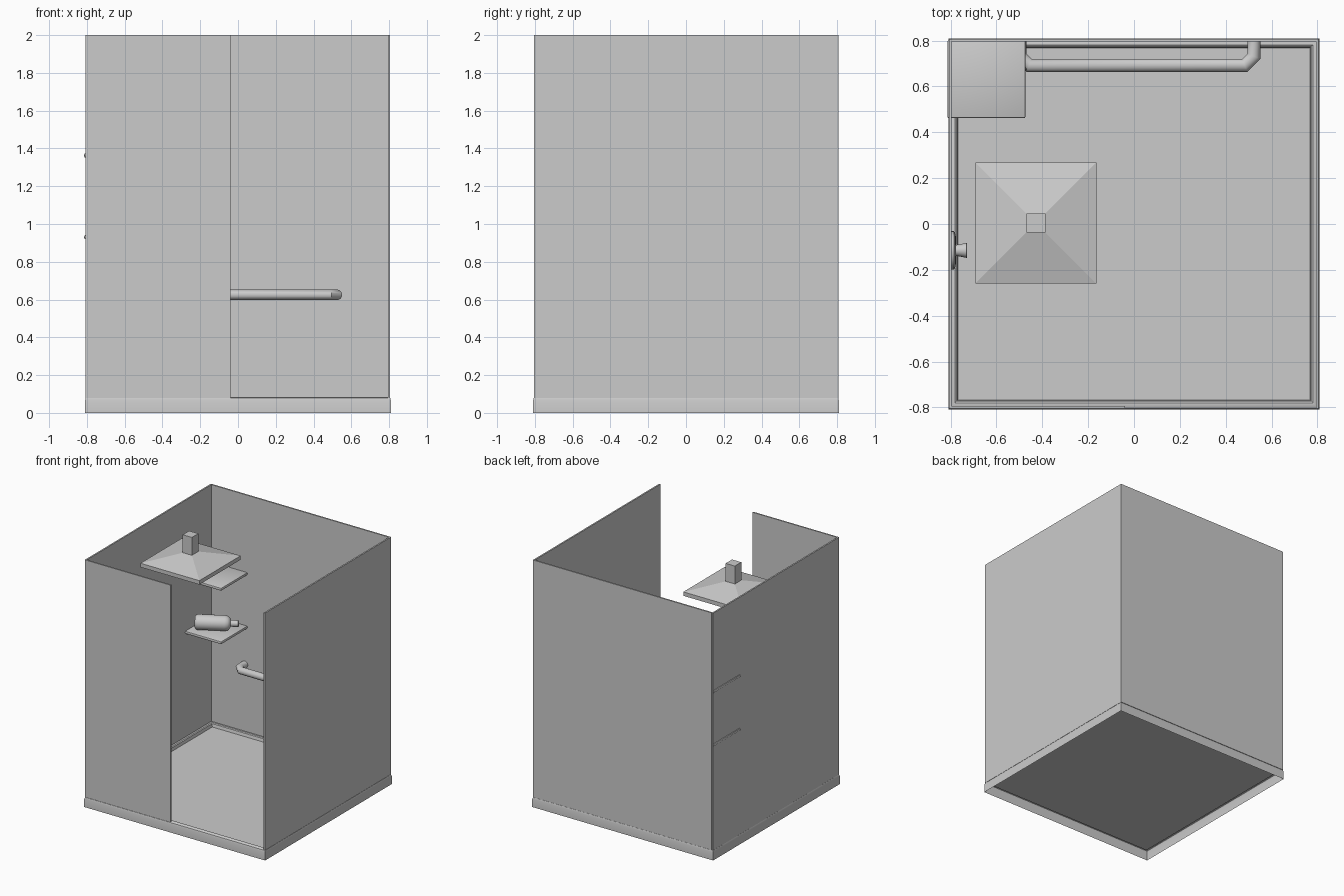
import bpy, bmesh, math
from mathutils import Vector

if "Cube" in bpy.data.objects:
    bpy.data.objects.remove(bpy.data.objects["Cube"])


def make(name, bm, smooth=True):
    bmesh.ops.recalc_face_normals(bm, faces=bm.faces)
    me = bpy.data.meshes.new(name)
    bm.to_mesh(me)
    bm.free()
    ob = bpy.data.objects.new(name, me)
    bpy.context.collection.objects.link(ob)
    if smooth:
        bpy.ops.object.select_all(action='DESELECT')
        ob.select_set(True)
        bpy.context.view_layer.objects.active = ob
        bpy.ops.object.shade_smooth_by_angle(angle=math.radians(35))
    return ob


def box(name, lo, hi, bevel=0):
    bm = bmesh.new()
    bmesh.ops.create_cube(bm, size=1)
    for v in bm.verts:
        v.co = [lo[i] + (v.co[i] + 0.5) * (hi[i] - lo[i]) for i in range(3)]
    if bevel:
        bmesh.ops.bevel(bm, geom=bm.edges[:], offset=bevel, segments=2,
                        profile=0.5, affect='EDGES')
    return make(name, bm, bool(bevel))


def loft(bm, rings, cap_start=True, cap_end=True):
    rows = [[bm.verts.new(p) for p in ring] for ring in rings]
    for a, b in zip(rows, rows[1:]):
        for i in range(len(a)):
            j = (i + 1) % len(a)
            bm.faces.new((a[i], a[j], b[j], b[i]))
    if cap_start:
        bm.faces.new(rows[0][::-1])
    if cap_end:
        bm.faces.new(rows[-1])


def square(h, z, cx=0, cy=0):
    return [(cx + sx * h, cy + sy * h, z)
            for sx, sy in ((-1, -1), (1, -1), (1, 1), (-1, 1))]


def lathe(name, profile, origin, axis, n=32):
    # profile: (distance along axis, radius)
    rot = Vector((0, 0, 1)).rotation_difference(Vector(axis)).to_matrix()
    rings = []
    for d, r in profile:
        rings.append([Vector(origin) + rot @ Vector((
            r * math.cos(2 * math.pi * i / n), r * math.sin(2 * math.pi * i / n), d))
            for i in range(n)])
    bm = bmesh.new()
    loft(bm, rings)
    return make(name, bm)


# Shower tray: thin shell, hollow underneath
bm = bmesh.new()
loft(bm, [square(h, z) for h, z in (
    (0.81, 0), (0.81, 0.065), (0.806, 0.078), (0.795, 0.085),
    (0.78, 0.085), (0.773, 0.08), (0.768, 0.056))], cap_start=False)
make("shower_tray", bm)

# Wall panels; the front one covers only the left half
box("left_wall", (-0.808, -0.806, 0.08), (-0.796, 0.806, 2))
box("right_wall", (0.794, -0.806, 0.08), (0.806, 0.796, 2))
box("back_wall", (-0.796, 0.796, 0.08), (0.806, 0.808, 2))
box("front_panel", (-0.796, -0.806, 0.08), (-0.04, -0.795, 2))

# Corner shelves
for label, z in (("lower", 0.93), ("upper", 1.363)):
    box(label + "_shelf", (-0.814, 0.462, z - 0.011), (-0.474, 0.802, z + 0.011), 0.006)

# Grab bar: tube with mitred elbows, legs run to the back wall
cx, half, yb, r, n = 0.013, 0.51, 0.692, 0.028, 20
c = 0.04
path = [Vector(p) for p in (
    (cx - half, 0.80, 0.625), (cx - half, yb + c, 0.625), (cx - half + c, yb, 0.625),
    (cx + half - c, yb, 0.625), (cx + half, yb + c, 0.625), (cx + half, 0.80, 0.625))]
rings = []
for i, p in enumerate(path):
    d0 = (p - path[i - 1]).normalized() if i else (path[1] - p).normalized()
    d1 = (path[i + 1] - p).normalized() if i < len(path) - 1 else d0
    t = (d0 + d1).normalized()
    side = Vector((0, 0, 1)).cross(t) / max(t.dot(d0), 0.3)
    rings.append([p + r * (side * math.cos(2 * math.pi * k / n)
                           + Vector((0, 0, 1)) * math.sin(2 * math.pi * k / n))
                  for k in range(n)])
bm = bmesh.new()
loft(bm, rings)
make("grab_bar", bm)

# Overhead shower head: plate, shallow pyramid and square stem
bm = bmesh.new()
loft(bm, [square(h, z, -0.428, 0.004) for h, z in (
    (0.264, 1.763), (0.264, 1.795), (0.041, 1.855), (0.041, 2.0))])
make("shower_head", bm, False)

# Control knob on the left wall
lathe("shower_control", [(0, 0.084), (0.012, 0.084), (0.02, 0.07), (0.022, 0.024),
                         (0.045, 0.028), (0.068, 0.033), (0.07, 0.03)],
      (-0.798, -0.115, 1.05), (1, 0, 0))

# Bottle lying on the lower shelf
lathe("bottle", [(0, 0.045), (0.006, 0.053), (0.018, 0.058), (0.22, 0.058),
                 (0.242, 0.053), (0.256, 0.04), (0.262, 0.025), (0.318, 0.024), (0.322, 0.02)],
      (-0.758, 0.535, 0.999), (0.87, 0.49, 0))
